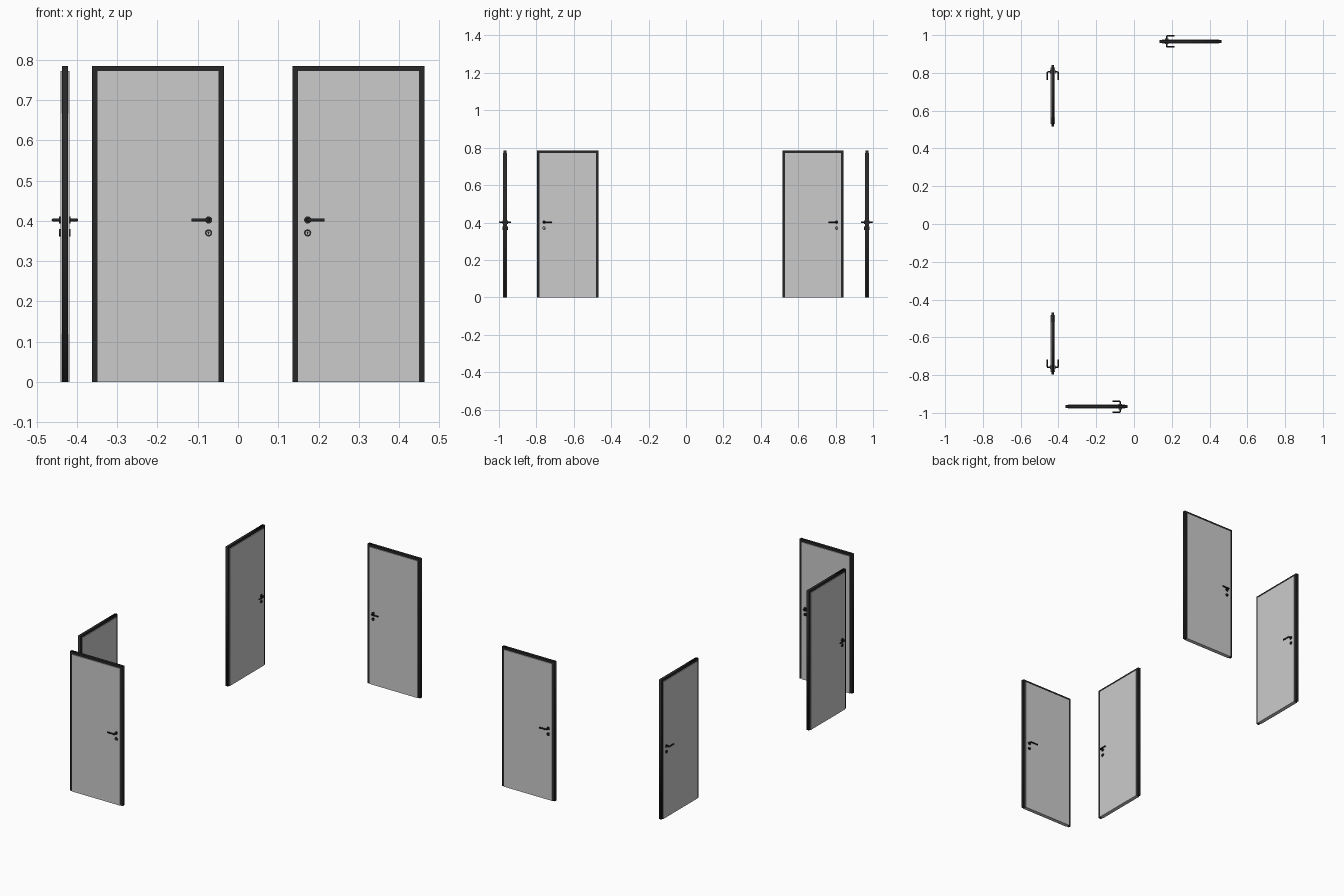
import bpy, math
from mathutils import Matrix, Vector

if "Cube" in bpy.data.objects:
    bpy.data.objects.remove(bpy.data.objects["Cube"])

W, H, B = 0.328, 0.785, 0.0135      # overall width, height, frame border
FT, LT = 0.015, 0.022               # frame and leaf thickness
HX, HZ, KZ = 0.126, 0.402, 0.37     # handle and lock position

def material(name, v):
    m = bpy.data.materials.new(name)
    m.diffuse_color = (v, v, v, 1)
    m.use_nodes = True
    m.node_tree.nodes["Principled BSDF"].inputs["Base Color"].default_value = m.diffuse_color
    return m

dark = material("dark_metal", 0.02)

def finish(o, name, place, mat=None):
    o.name = name
    if mat:
        o.data.materials.append(mat)
    o.matrix_world = place @ o.matrix_world
    return o

def box(name, place, lo, hi, mat=None):
    lo, hi = Vector(lo), Vector(hi)
    bpy.ops.mesh.primitive_cube_add(size=1)
    o = bpy.context.object
    o.matrix_world = Matrix.Translation((lo + hi) / 2) @ Matrix.Diagonal((*(hi - lo), 1))
    return finish(o, name, place, mat)

def disc(name, place, x, z, r, y0, y1):
    bpy.ops.mesh.primitive_cylinder_add(vertices=24, radius=r, depth=abs(y1 - y0))
    o = bpy.context.object
    bpy.ops.object.shade_smooth_by_angle()
    o.matrix_world = Matrix.Translation((x, (y0 + y1) / 2, z)) @ Matrix.Rotation(math.pi / 2, 4, 'X')
    return finish(o, name, place, dark)

def prism(name, place, outline, depth, holes=(), mat=None):
    # flat outline in x-z, extruded along y
    c = bpy.data.curves.new(name, 'CURVE')
    c.dimensions, c.fill_mode, c.extrude = '2D', 'BOTH', depth / 2
    for pts in (outline, *holes):
        s = c.splines.new('POLY')
        s.points.add(len(pts) - 1)
        for p, q in zip(s.points, pts):
            p.co = (*q, 0, 1)
        s.use_cyclic_u = True
    o = bpy.data.objects.new(name, c)
    bpy.context.collection.objects.link(o)
    o.matrix_world = Matrix.Rotation(math.pi / 2, 4, 'X')
    return finish(o, name, place, mat)

def ring(r, n=24):
    return [(r * math.cos(2 * math.pi * i / n), r * math.sin(2 * math.pi * i / n)) for i in range(n)]

def lever(name, place, s):
    # bent round bar: neck out of the door, then along it
    c = bpy.data.curves.new(name, 'CURVE')
    c.dimensions, c.bevel_depth, c.bevel_resolution, c.use_fill_caps = '3D', 0.004, 3, True
    pts = [(HX, s * LT / 2), (HX, s * 0.025), (HX - 0.001, s * 0.0275),
           (HX - 0.004, s * 0.0288), (HX - 0.042, s * 0.0288)]
    sp = c.splines.new('POLY')
    sp.points.add(len(pts) - 1)
    for p, (x, y) in zip(sp.points, pts):
        p.co = (x, y, HZ, 1)
    o = bpy.data.objects.new(name, c)
    bpy.context.collection.objects.link(o)
    finish(o, name, place, dark)

def door(name, x, y, angle):
    place = Matrix.Translation((x, y, 0)) @ Matrix.Rotation(math.radians(angle), 4, 'Z')
    a, b = W / 2, W / 2 - B
    # frame: two jambs and a head in one piece
    prism(name + "_frame", place, [(-a, 0), (-a, H), (a, H), (a, 0), (b, 0), (b, H - B),
                                   (-b, H - B), (-b, 0)], FT, mat=dark)
    box(name + "_leaf", place, (-b, -LT / 2, 0), (b, LT / 2, H - B))
    for s, side in ((-1, "front"), (1, "back")):
        # handle rose, lever and lock ring with its cylinder
        disc(f"{name}_{side}_rose", place, HX, HZ, 0.009, s * LT / 2, s * 0.014)
        lever(f"{name}_{side}_lever", place, s)
        at = place @ Matrix.Translation((HX, s * 0.0125, KZ))
        prism(f"{name}_{side}_lock_ring", at, ring(0.009), 0.003, [ring(0.005)], dark)
        disc(f"{name}_{side}_lock_cylinder", place, HX, KZ + 0.0015, 0.0025, s * LT / 2, s * 0.0135)
        box(f"{name}_{side}_lock_body", place, (HX - 0.0012, min(s * 0.011, s * 0.0135), KZ - 0.0045),
            (HX + 0.0012, max(s * 0.011, s * 0.0135), KZ), dark)

door("front_door", -0.199, -0.967, 0)
door("back_door", 0.299, 0.967, 180)
door("left_back_door", -0.43, 0.679, 90)
door("left_front_door", -0.43, -0.633, -90)
